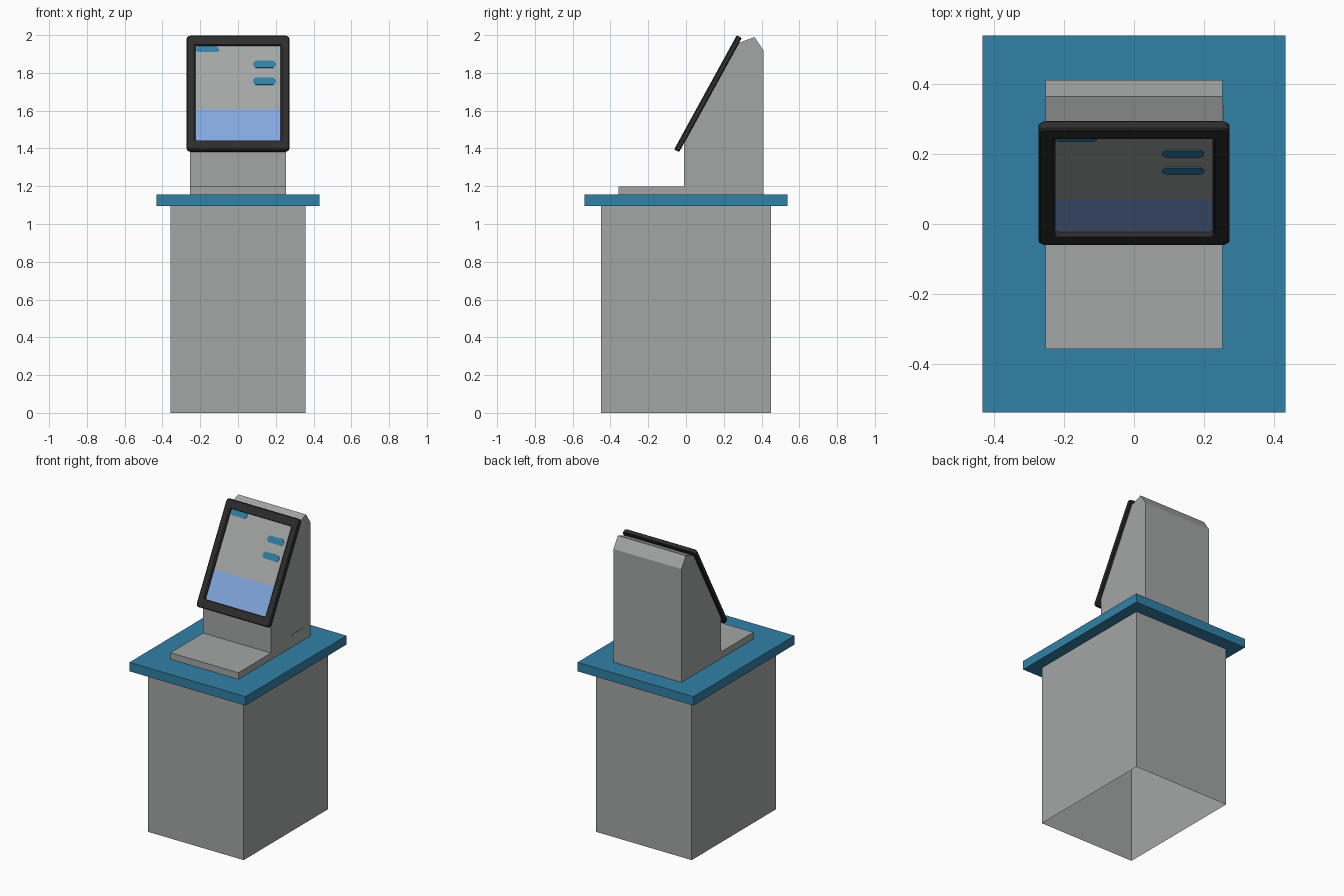
import bpy, bmesh, math
from mathutils import Matrix, Vector

if "Cube" in bpy.data.objects:
    bpy.data.objects.remove(bpy.data.objects["Cube"])


def material(name, rgb):
    m = bpy.data.materials.new(name)
    m.diffuse_color = (*rgb, 1)
    m.use_nodes = True
    m.node_tree.nodes["Principled BSDF"].inputs["Base Color"].default_value = m.diffuse_color
    return m


GREY = material("light grey", (0.37, 0.38, 0.38))
TEAL = material("teal blue", (0.03, 0.22, 0.38))
BLACK = material("charcoal", (0.026, 0.026, 0.026))
BLUE = material("pale blue", (0.23, 0.39, 0.74))


def finish(name, bm, mat, matrix=None):
    bmesh.ops.recalc_face_normals(bm, faces=bm.faces)
    me = bpy.data.meshes.new(name)
    bm.to_mesh(me)
    bm.free()
    me.materials.append(mat)
    ob = bpy.data.objects.new(name, me)
    if matrix:
        ob.matrix_world = matrix
    bpy.context.collection.objects.link(ob)
    return ob


def skin(name, loops, mat, matrix=None, caps=(True, True)):
    """Join matching point loops with quads and close the ends."""
    bm = bmesh.new()
    rings = [[bm.verts.new(p) for p in loop] for loop in loops]
    n = len(rings[0])
    for a, b in zip(rings, rings[1:]):
        for i in range(n):
            j = (i + 1) % n
            bm.faces.new((a[i], a[j], b[j], b[i]))
    if caps[0]:
        bm.faces.new(rings[0][::-1])
    if caps[1]:
        bm.faces.new(rings[-1])
    return finish(name, bm, mat, matrix)


def rect(x0, x1, y0, y1, z):
    return [(x0, y0, z), (x1, y0, z), (x1, y1, z), (x0, y1, z)]


def box(name, x0, x1, y0, y1, z0, z1, mat, matrix=None, caps=(True, True)):
    return skin(name, [rect(x0, x1, y0, y1, z0), rect(x0, x1, y0, y1, z1)],
                mat, matrix, caps)


def rounded(hx, hy, r, z, steps=3):
    pts = []
    for k, (sx, sy) in enumerate(((1, 1), (-1, 1), (-1, -1), (1, -1))):
        for i in range(steps + 1):
            a = math.pi / 2 * (k + i / steps)
            pts.append((sx * (hx - r) + r * math.cos(a),
                        sy * (hy - r) + r * math.sin(a), z))
    return pts


# Cabinet (open underneath), counter and front ledge
box("cabinet", -0.357, 0.357, -0.449, 0.449, 0, 1.095, GREY, caps=(False, True))
box("countertop", -0.432, 0.432, -0.538, 0.538, 1.095, 1.155, TEAL)
box("front_ledge", -0.253, 0.253, -0.357, -0.01, 1.155, 1.199, GREY)

# Sloped housing behind the screen
profile = [(-0.01, 1.155), (0.411, 1.155), (0.411, 1.918), (0.363, 1.99),
           (0.28, 1.959), (-0.01, 1.43)]
skin("screen_housing", [[(x, y, z) for y, z in profile] for x in (-0.253, 0.253)], GREY)

# Card slot plate on the right side
box("side_slot", 0.252, 0.255, 0.215, 0.337, 1.226, 1.24, GREY)

# Tilted screen space: x across, y up the slope, z outward
tilt = Matrix.Translation(Vector((0, 0.103, 1.697))) @ Matrix.Rotation(
    math.atan2(0.877, 0.481), 4, 'X')

# Monitor frame with softened outer edge and recessed opening
skin("monitor_frame", [
    rounded(0.267, 0.341, 0.018, -0.03),
    rounded(0.272, 0.345, 0.02, -0.026),
    rounded(0.272, 0.345, 0.02, -0.005),
    rounded(0.267, 0.340, 0.018, 0),
    rounded(0.233, 0.290, 0.012, 0),
    rounded(0.226, 0.288, 0.010, -0.006),
    rounded(0.226, 0.288, 0.010, -0.018),
], BLACK, tilt)

# Display panels
D = -0.015
split = -0.096
box("display_upper", -0.2255, 0.2255, split, 0.2875, D - 0.002, D, GREY, tilt)
box("display_lower", -0.2255, 0.2255, -0.2875, split, D - 0.002, D, BLUE, tilt)


# On-screen buttons as thin plates with clipped ends
def button(name, cx, cy, hx, hy):
    quarter = [(hx, -hy * 0.35), (hx, hy * 0.35), (hx - 0.012, hy)]
    right = [(hx - 0.012, -hy)] + quarter
    pts = right + [(-x, -y) for x, y in right]
    skin(name, [[(cx + x, cy + y, z) for x, y in pts] for z in (D, D + 0.003)],
         TEAL, tilt)


button("button_upper", 0.14, 0.177, 0.06, 0.021)
button("button_lower", 0.14, 0.075, 0.06, 0.021)
button("corner_tab", -0.164, 0.269, 0.06, 0.0185)
